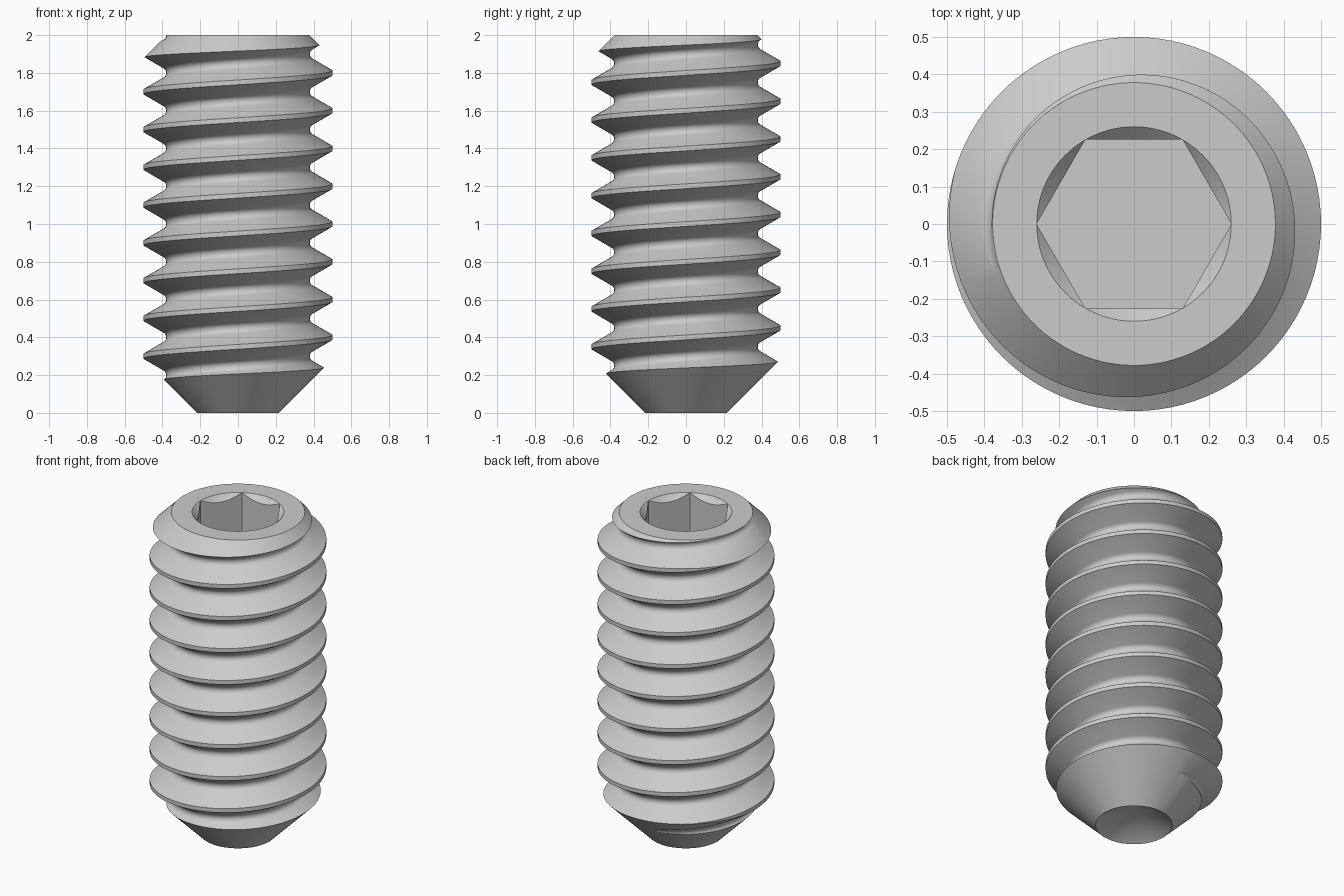
import bpy, bmesh, math

if "Cube" in bpy.data.objects:
    bpy.data.objects.remove(bpy.data.objects["Cube"])

SEG = 96        # segments around
PITCH = 0.2
CREST, ROOT = 0.5, 0.38


def finish(bm, name):
    bmesh.ops.remove_doubles(bm, verts=bm.verts, dist=1e-5)
    bmesh.ops.recalc_face_normals(bm, faces=bm.faces)
    mesh = bpy.data.meshes.new(name)
    bm.to_mesh(mesh)
    bm.free()
    ob = bpy.data.objects.new(name, mesh)
    bpy.context.collection.objects.link(ob)
    return ob


def lathe(name, profile, seg=SEG, phase=0.0):
    """Revolve an (r, z) profile whose ends lie on the axis."""
    bm = bmesh.new()
    rings = []
    for r, z in profile:
        if r == 0:
            rings.append([bm.verts.new((0, 0, z))] * seg)
        else:
            rings.append([bm.verts.new((r * math.cos(phase + 2 * math.pi * i / seg),
                                        r * math.sin(phase + 2 * math.pi * i / seg), z))
                          for i in range(seg)])
    for a, b in zip(rings, rings[1:]):
        for i in range(seg):
            j = (i + 1) % seg
            quad = list(dict.fromkeys((a[i], a[j], b[j], b[i])))
            bm.faces.new(quad)
    # merge the axis fans into single flat caps where they are planar
    bmesh.ops.dissolve_limit(bm, angle_limit=0.001, verts=bm.verts, edges=bm.edges)
    return finish(bm, name)


def thread_solid(name):
    """Helical 60 degree thread with rounded root, closed at both ends."""
    rho = 0.0316
    prof = [(CREST, -0.0125), (CREST, 0.0125)]
    for k in range(9):
        a = math.radians(-60 + 15 * k)
        prof.append((ROOT + rho - rho * math.cos(a), 0.1 + rho * math.sin(a)))
    prof.append((CREST, PITCH - 0.0125))
    bm = bmesh.new()
    turns = 14
    prev = None
    for i in range(turns * SEG + 1):
        t = 2 * math.pi * i / SEG
        z0 = PITCH * (i / SEG - 2)
        row = [bm.verts.new((r * math.cos(t), r * math.sin(t), z0 + z)) for r, z in prof]
        if prev:
            for k in range(len(prof) - 1):
                bm.faces.new((prev[k], row[k], row[k + 1], prev[k + 1]))
        prev = row
    bmesh.ops.remove_doubles(bm, verts=bm.verts, dist=1e-5)
    # close each end with a fan to the axis
    low, high = bm.verts.new((0, 0, -0.3)), bm.verts.new((0, 0, 2.4))
    for e in [e for e in bm.edges if e.is_boundary]:
        v, w = e.verts
        bm.faces.new((v, w, low if v.co.z < 1 else high))
    return finish(bm, name)


def boolean(ob, tool, op):
    tool.hide_render = True
    mod = ob.modifiers.new(op, 'BOOLEAN')
    mod.operation, mod.object, mod.solver = op, tool, 'EXACT'
    bpy.context.view_layer.objects.active = ob
    bpy.ops.object.modifier_apply(modifier=mod.name)
    bpy.data.objects.remove(tool)


screw = thread_solid("set_screw")

# Turned blank: cup point, 45 degree tip cone, top chamfer
blank = lathe("blank_cutter", [(0, 0.126), (0.217, 0), (0.617, 0.4),
                               (0.617, 1.761), (0.378, 2), (0, 2)],
              phase=math.pi / SEG)
boolean(screw, blank, 'INTERSECT')

# Socket countersink, then the hex socket
sink = lathe("countersink_cutter", [(0, 1.9), (0.16, 1.9), (0.36, 2.1), (0, 2.1)])
boolean(screw, sink, 'DIFFERENCE')
hexa = lathe("hex_cutter", [(0, 1.15), (0.2605, 1.15), (0.2605, 2.2), (0, 2.2)], seg=6)
boolean(screw, hexa, 'DIFFERENCE')

bpy.ops.object.select_all(action='DESELECT')
screw.select_set(True)
bpy.context.view_layer.objects.active = screw
bpy.ops.object.shade_smooth_by_angle(angle=math.radians(30))
